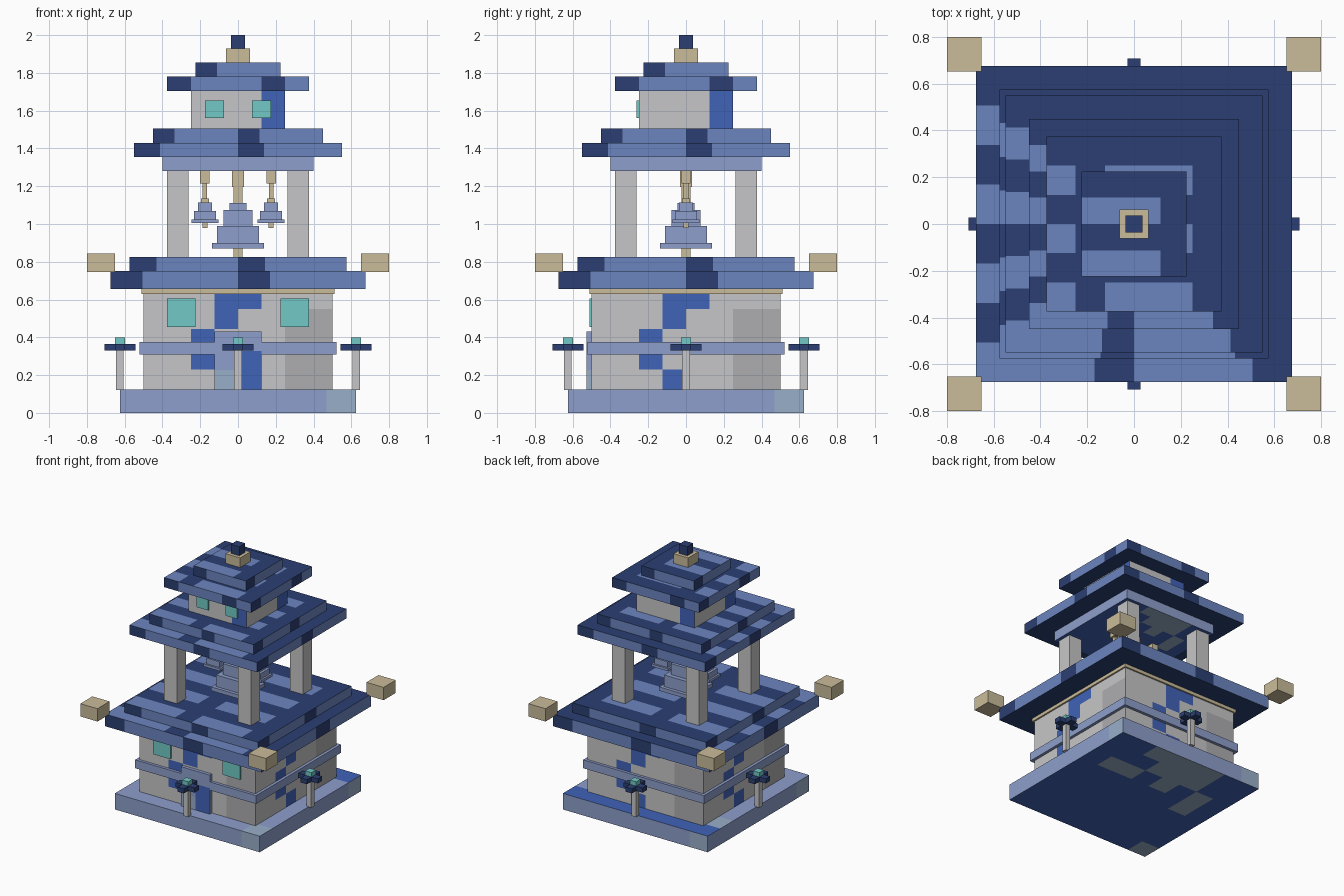
import bpy, bmesh
from mathutils import Vector

cube = bpy.data.objects.get("Cube")
if cube:
    bpy.data.objects.remove(cube, do_unlink=True)

# Flat colours, written as sRGB hex
PALETTE = {
    "navy": "2B3F72", "roof_blue": "6C85C0", "pale_blue": "8E9FCC",
    "mist_blue": "99AFC9", "tan": "CABC9A", "turquoise": "72C9C6",
    "plaster": "C6C6C8", "shadow_plaster": "AEAEB0", "royal_blue": "4063B8",
}


def linear(h):
    vals = [int(h[i:i + 2], 16) / 255 for i in (0, 2, 4)]
    return tuple(v / 12.92 if v < 0.04045 else ((v + 0.055) / 1.055) ** 2.4
                 for v in vals) + (1.0,)


MATS = {}
for name, code in PALETTE.items():
    m = bpy.data.materials.new(name)
    m.use_nodes = True
    m.diffuse_color = linear(code)
    bsdf = m.node_tree.nodes["Principled BSDF"]
    bsdf.inputs["Base Color"].default_value = linear(code)
    bsdf.inputs["Roughness"].default_value = 0.9
    MATS[name] = m


def block(name, x, y, z, colours, cells=(1, 1, 1), rule=None):
    """Box over the ranges x, y, z, cut into cells; rule(side, col, row) gives a
    colour index. col runs left to right as seen from outside, row runs upward."""
    lo = Vector((x[0], y[0], z[0]))
    size = Vector((x[1], y[1], z[1])) - lo
    bm = bmesh.new()
    bmesh.ops.create_cube(bm, size=1)
    for v in bm.verts:
        v.co = Vector([lo[i] + (v.co[i] + 0.5) * size[i] for i in range(3)])
    for ax in range(3):
        for k in range(1, cells[ax]):
            co, no = lo.copy(), Vector((0, 0, 0))
            co[ax] += size[ax] * k / cells[ax]
            no[ax] = 1
            bmesh.ops.bisect_plane(bm, geom=bm.verts[:] + bm.edges[:] + bm.faces[:],
                                   plane_co=co, plane_no=no)
    bm.normal_update()
    if rule:
        for f in bm.faces:
            n, c = f.normal, f.calc_center_median()
            idx = [min(int((c[i] - lo[i]) / size[i] * cells[i]), cells[i] - 1)
                   for i in range(3)]
            if abs(n.z) > 0.5:
                f.material_index = rule("top" if n.z > 0 else "bottom", idx[0], idx[1])
            else:
                ax = 0 if abs(n.y) > 0.5 else 1
                flip = n.y > 0.5 or n.x < -0.5
                col = cells[ax] - 1 - idx[ax] if flip else idx[ax]
                f.material_index = rule("side", col, idx[2])
    me = bpy.data.meshes.new(name)
    bm.to_mesh(me)
    bm.free()
    for c in colours:
        me.materials.append(MATS[c])
    ob = bpy.data.objects.new(name, me)
    bpy.context.collection.objects.link(ob)
    return ob


def square(name, half, z, colours, cells=(1, 1, 1), rule=None, at=(0, 0)):
    return block(name, (at[0] - half, at[0] + half), (at[1] - half, at[1] + half),
                 z, colours, cells, rule)


# Stone base, with patches on its top rim, corners and underside
UNDER = {(6, 5), (5, 5), (5, 7), (4, 7), (3, 7), (2, 7), (4, 6), (3, 6), (2, 6),
         (3, 5), (1, 4), (1, 5), (0, 0)}


def base_rule(side, col, row):
    if side == "bottom":
        return 1 if (col, row) in UNDER else 2
    if side == "top":
        if row == 7:
            return 2
        return 1 if (col, row) in {(7, 0), (0, 6)} else 0
    return 1 if col == 7 else 0


square("base", 0.625, (0, 0.125), ["pale_blue", "mist_blue", "royal_blue"],
       (8, 8, 1), base_rule)

# Main room with painted wall patches
BLUE_WALL = {(3, 0), (2, 1), (2, 2), (3, 3), (3, 4), (4, 4)}


def wall_rule(side, col, row):
    if side != "side":
        return 0
    if (col, row) in BLUE_WALL:
        return 1
    return 2 if col >= 6 and row <= 3 else 0


square("main_room", 0.5, (0.125, 0.655), ["plaster", "royal_blue", "shadow_plaster"],
       (8, 8, 5), wall_rule)
square("wall_band", 0.522, (0.31, 0.375), ["pale_blue"])
square("cornice", 0.512, (0.63, 0.655), ["tan"])


# Door and front windows
def door_rule(side, col, row):
    if side != "side":
        return 0
    if col == 1 and row < 2:
        return 2
    return 1 if col == 0 and row == 0 else 0


block("door", (-0.125, 0.125), (-0.526, -0.49), (0.125, 0.43),
      ["pale_blue", "mist_blue", "royal_blue"], (2, 1, 3), door_rule)
for s, side in ((-1, "right"), (1, "left")):
    block(f"window_{side}", (s * 0.3 - 0.075, s * 0.3 + 0.075), (-0.512, -0.49),
          (0.455, 0.605), ["turquoise"])
    block(f"upper_window_{side}", (s * 0.125 - 0.05, s * 0.125 + 0.05),
          (-0.262, -0.24), (1.56, 1.655), ["turquoise"])


# Tiled roof tiers: light tiles in rows with dark gaps
def roof_tier(name, half, z, n):
    def rule(side, col, row):
        if side == "bottom":
            return 0
        if side == "top":
            return int(row % 2 == 0 and (n - 1 - col) % 4 != 0)
        return int(col % 4 != 0)
    square(name, half, z, ["navy", "roof_blue"], (n, n, 1), rule)


roof_tier("lower_roof_eaves", 0.675, (0.655, 0.75), 8)
roof_tier("lower_roof_top", 0.575, (0.75, 0.825), 8)
roof_tier("middle_roof_eaves", 0.55, (1.355, 1.43), 8)
roof_tier("middle_roof_top", 0.45, (1.43, 1.505), 8)
roof_tier("upper_roof_eaves", 0.375, (1.705, 1.78), 6)
roof_tier("upper_roof_top", 0.225, (1.78, 1.855), 4)

# Corner blocks and belfry pillars
for sx in (-1, 1):
    for sy in (-1, 1):
        tag = ("front" if sy < 0 else "back") + ("_left" if sx > 0 else "_right")
        square(f"corner_block_{tag}", 0.074, (0.745, 0.845), ["tan"],
               at=(sx * 0.726, sy * 0.726))
        square(f"pillar_{tag}", 0.056, (0.825, 1.28), ["plaster"],
               at=(sx * 0.319, sy * 0.319))


# Belfry beam with a patched ceiling
def beam_rule(side, col, row):
    if side != "bottom":
        return 0
    return 1 if (col, row) in UNDER else 2


square("belfry_beam", 0.4, (1.28, 1.355), ["pale_blue", "mist_blue", "royal_blue"],
       (8, 8, 1), beam_rule)

# Upper room and finial
square("upper_room", 0.25, (1.505, 1.705), ["plaster", "royal_blue"], (4, 4, 1),
       lambda side, col, row: int(side == "side" and col == 3))
square("finial_base", 0.0625, (1.855, 1.93), ["tan"])
square("finial_tip", 0.0365, (1.93, 2.0), ["navy"])

# Stepped bells: (half width, bottom, top, colour)
BIG = [(0.025, 0.825, 0.87, "tan"), (0.137, 0.87, 0.9, "pale_blue"),
       (0.111, 0.9, 0.99, "pale_blue"), (0.077, 0.99, 1.075, "pale_blue"),
       (0.045, 1.075, 1.11, "pale_blue"), (0.025, 1.11, 1.195, "tan"),
       (0.032, 1.195, 1.28, "tan")]
SMALL = [(0.013, 0.98, 1.005, "tan"), (0.072, 1.005, 1.025, "pale_blue"),
         (0.058, 1.025, 1.07, "pale_blue"), (0.038, 1.07, 1.115, "pale_blue"),
         (0.022, 1.115, 1.135, "tan"), (0.012, 1.135, 1.215, "tan"),
         (0.025, 1.215, 1.28, "tan")]
for label, x, steps in (("middle", 0, BIG), ("left", 0.175, SMALL), ("right", -0.175, SMALL)):
    for i, (h, z0, z1, col) in enumerate(steps):
        square(f"bell_{label}_step_{i + 1}", h, (z0, z1), [col], at=(x, 0))

# Lantern posts at the middle of each side
for label, px, py in (("front", 0, -0.625), ("back", 0, 0.625),
                      ("left", 0.625, 0), ("right", -0.625, 0)):
    square(f"lantern_post_{label}", 0.02, (0.12, 0.335), ["plaster"], at=(px, py))
    block(f"lantern_arm_x_{label}", (px - 0.082, px + 0.082), (py - 0.027, py + 0.027),
          (0.33, 0.366), ["navy"])
    for s in (-1, 1):
        yc = py + s * 0.0545
        block(f"lantern_arm_y_{label}", (px - 0.027, px + 0.027),
              (yc - 0.0275, yc + 0.0275), (0.33, 0.366), ["navy"])
    square(f"lantern_light_{label}", 0.027, (0.366, 0.4), ["turquoise"], at=(px, py))
